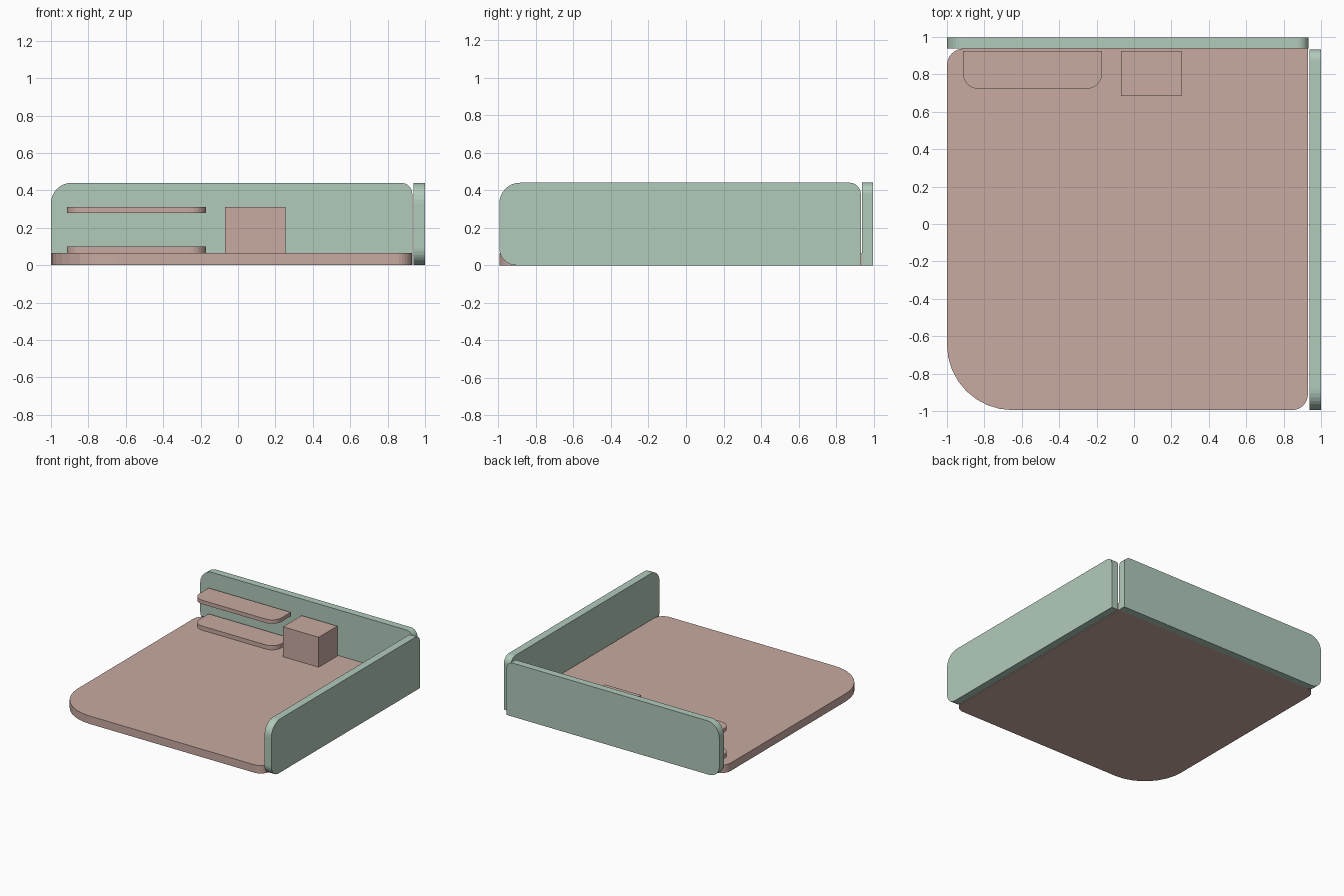
import bpy, bmesh, math
from mathutils import Vector

if "Cube" in bpy.data.objects:
    bpy.data.objects.remove(bpy.data.objects["Cube"])


def material(name, rgb):
    m = bpy.data.materials.new(name)
    m.diffuse_color = (*rgb, 1)
    m.use_nodes = True
    m.node_tree.nodes["Principled BSDF"].inputs["Base Color"].default_value = m.diffuse_color
    return m


CLAY = material("dusty pink", (0.577, 0.402, 0.353))
MINT = material("pale mint", (0.440, 0.591, 0.500))


def rounded_rect(u0, u1, v0, v1, radii, seg=8):
    """Counter-clockwise outline; radii: low-left, low-right, top-right, top-left."""
    corners = [(u0, v0, 1, 1, 180), (u1, v0, -1, 1, 270),
               (u1, v1, -1, -1, 0), (u0, v1, 1, -1, 90)]
    pts = []
    for (u, v, su, sv, start), r in zip(corners, radii):
        if r == 0:
            pts.append((u, v))
            continue
        for i in range(seg + 1):
            a = math.radians(start + 90 * i / seg)
            pts.append((u + su * r + r * math.cos(a), v + sv * r + r * math.sin(a)))
    return pts


def slab(name, outline, place, depth, mat):
    """Extrude a 2D outline, placed in space by a function, along a vector."""
    bm = bmesh.new()
    face = bm.faces.new([bm.verts.new(place(u, v)) for u, v in outline])
    ext = bmesh.ops.extrude_face_region(bm, geom=[face], use_keep_orig=True)
    verts = [g for g in ext["geom"] if isinstance(g, bmesh.types.BMVert)]
    bmesh.ops.translate(bm, verts=verts, vec=Vector(depth))
    bmesh.ops.recalc_face_normals(bm, faces=bm.faces[:])
    me = bpy.data.meshes.new(name)
    bm.to_mesh(me)
    bm.free()
    me.materials.append(mat)
    ob = bpy.data.objects.new(name, me)
    bpy.context.collection.objects.link(ob)
    return ob


def flat(name, outline, z0, z1, mat):
    return slab(name, outline, lambda u, v: (u, v, z0), (0, 0, z1 - z0), mat)


# Desk top with one large rounded front corner
flat("desk_top", rounded_rect(-1, 0.93, -0.995, 0.938, (0.35, 0.085, 0, 0.09)),
     0, 0.065, CLAY)

# Back and side screens: outer end well rounded, inner top corner slightly
slab("back_screen", rounded_rect(-1, 0.932, 0, 0.44, (0.09, 0, 0.06, 0.11)),
     lambda u, v: (u, 0.938, v), (0, 0.059, 0), MINT)
slab("side_screen", rounded_rect(-0.995, 0.932, 0, 0.44, (0.09, 0, 0.06, 0.11)),
     lambda u, v: (0.937, u, v), (0.063, 0, 0), MINT)

# Two shelves with rounded front corners
shelf = rounded_rect(-0.915, -0.17, 0.722, 0.926, (0.085, 0.085, 0, 0))
flat("lower_shelf", shelf, 0.065, 0.099, CLAY)
flat("upper_shelf", shelf, 0.279, 0.311, CLAY)

# Storage box
flat("storage_box", rounded_rect(-0.07, 0.253, 0.685, 0.926, (0, 0, 0, 0)),
     0.065, 0.311, CLAY)
